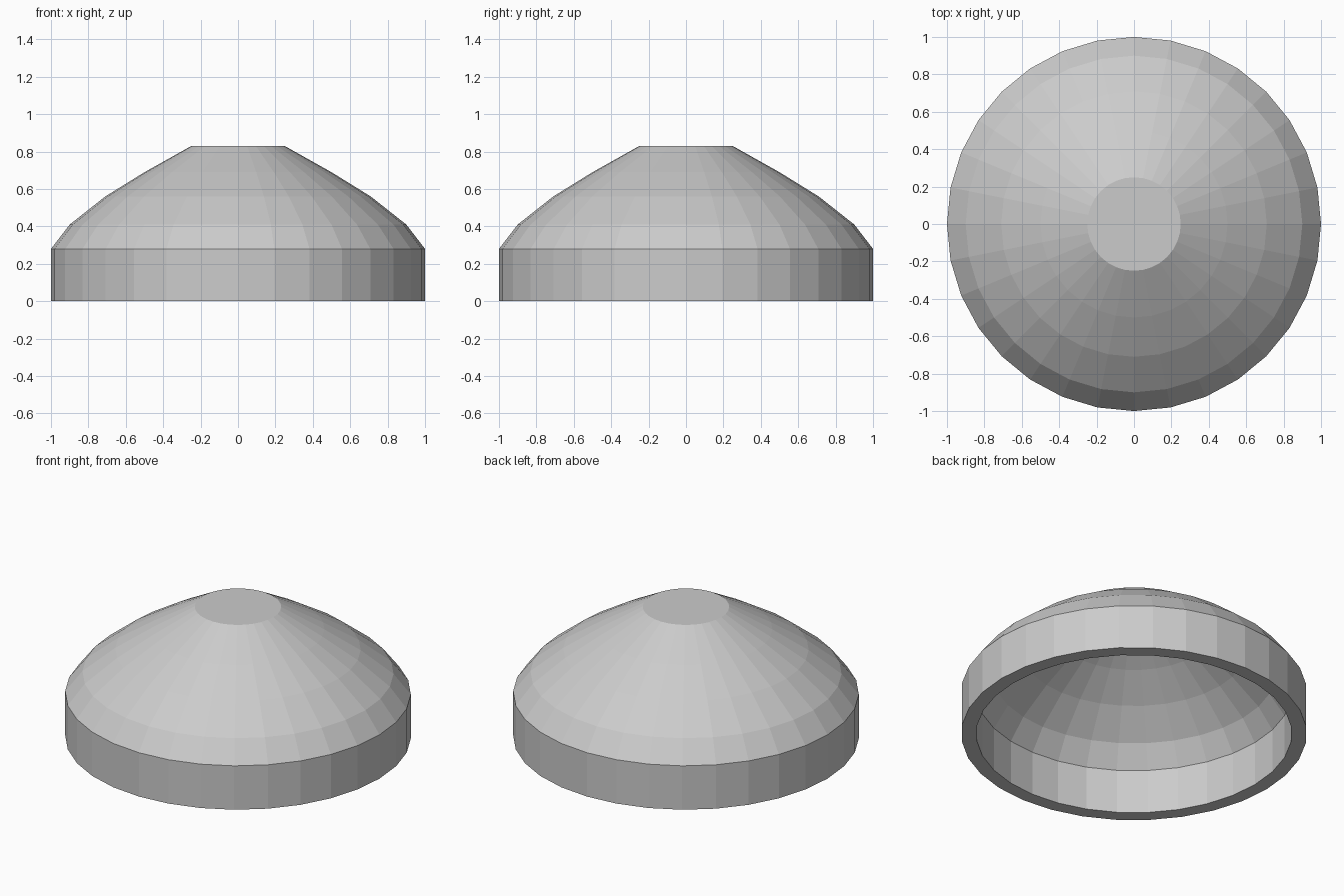
import bpy, bmesh
from math import cos, sin, pi

if "Cube" in bpy.data.objects:
    bpy.data.objects.remove(bpy.data.objects["Cube"])

SIDES = 32
INNER = 0.913  # inside radius relative to outside radius

# Outer profile (radius, height), from the bottom rim to the flat top
outer = [(1.0, 0.0), (1.0, 0.28), (0.9, 0.41), (0.71, 0.56), (0.5, 0.69), (0.25, 0.83)]
# Inner profile follows the same heights, stopping just under the top
inner = [(r * INNER, min(z, 0.82)) for r, z in outer]


def lathe(name, profile):
    """Spin a profile around z, capping both of its open ends."""
    bm = bmesh.new()
    rings = [[bm.verts.new((r * cos(2 * pi * i / SIDES), r * sin(2 * pi * i / SIDES), z))
              for i in range(SIDES)] for r, z in profile]
    for a, b in zip(rings, rings[1:]):
        for i in range(SIDES):
            j = (i + 1) % SIDES
            bm.faces.new((a[i], a[j], b[j], b[i]))
    bm.faces.new(rings[0])
    bm.faces.new(rings[-1])
    bmesh.ops.recalc_face_normals(bm, faces=bm.faces)
    mesh = bpy.data.meshes.new(name)
    bm.to_mesh(mesh)
    bm.free()
    obj = bpy.data.objects.new(name, mesh)
    bpy.context.collection.objects.link(obj)
    return obj


# Hollow dome: inside from its ceiling down, across the rim, up the outside
lathe("dome_cap", inner[::-1] + outer)
